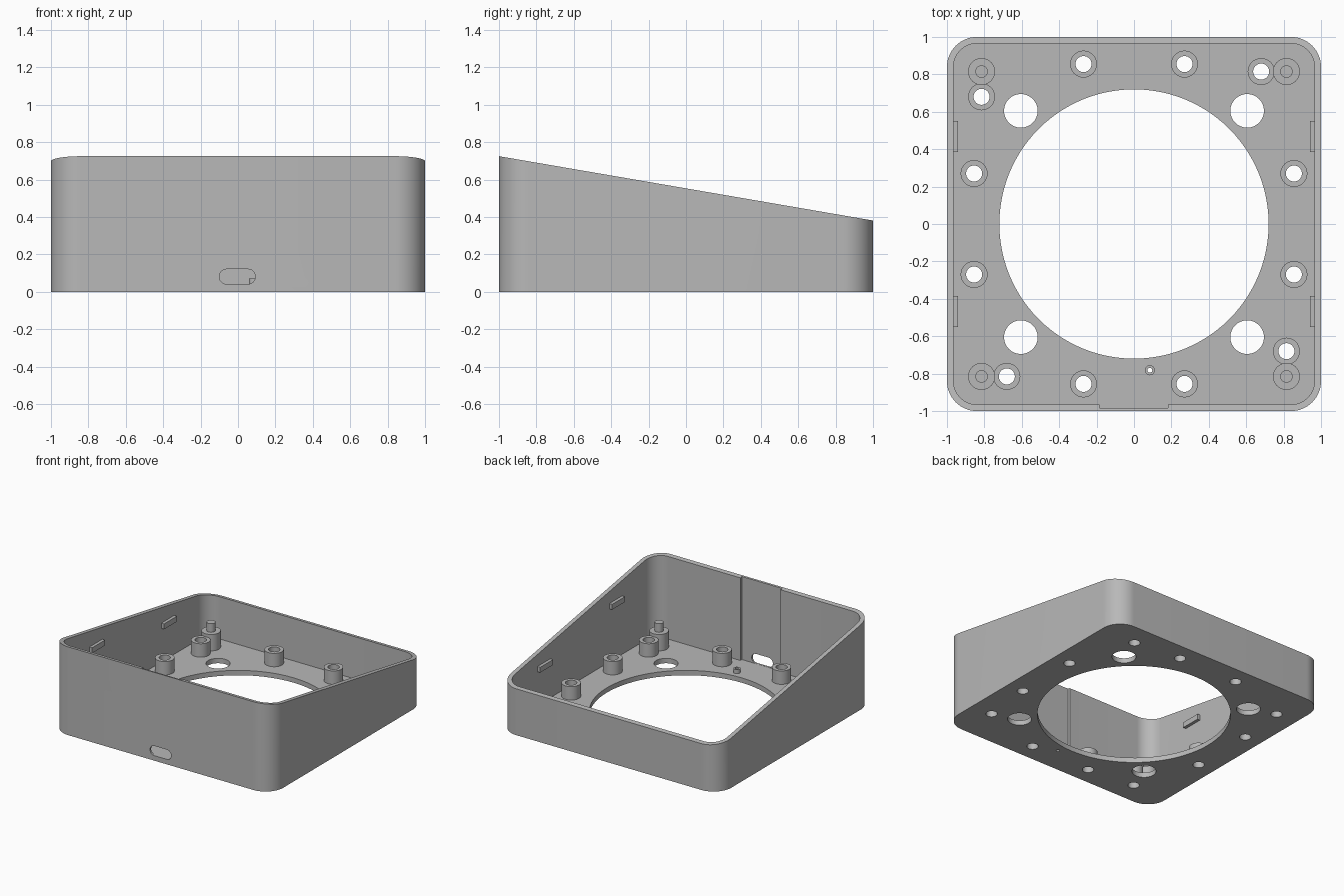
import bpy
import bmesh
from math import cos, sin, pi, radians

cube = bpy.data.objects.get("Cube")
if cube:
    bpy.data.objects.remove(cube, do_unlink=True)

FLOOR = 0.04
WALL = 0.035
RADIUS = 0.16

grey = bpy.data.materials.new("plain grey")
grey.use_nodes = True
grey.diffuse_color = (0.48, 0.48, 0.48, 1)
grey.node_tree.nodes["Principled BSDF"].inputs["Base Color"].default_value = grey.diffuse_color


def rim(y):
    """Height of the sloping rim."""
    return 0.553 - 0.172 * y


def arc(cx, cy, r, start, end, steps):
    angles = [radians(start + (end - start) * i / steps) for i in range(steps + 1)]
    return [(cx + r * cos(a), cy + r * sin(a)) for a in angles]


def rounded_square(half, r):
    """Outline running anticlockwise from the right end of the front edge."""
    c = half - r
    corners = [(c, -c, -90), (c, c, 0), (-c, c, 90), (-c, -c, 180)]
    return [p for x, y, a in corners for p in arc(x, y, r, a, a + 90, 16)]


def finish(name, bm):
    bmesh.ops.recalc_face_normals(bm, faces=bm.faces)
    mesh = bpy.data.meshes.new(name)
    bm.to_mesh(mesh)
    bm.free()
    mesh.materials.append(grey)
    ob = bpy.data.objects.new(name, mesh)
    bpy.context.collection.objects.link(ob)
    return ob


def prism(name, outline, bottom, top):
    """Upright solid whose top height may depend on y."""
    bm = bmesh.new()
    low = [bm.verts.new((x, y, bottom)) for x, y in outline]
    high = [bm.verts.new((x, y, top(y))) for x, y in outline]
    bm.faces.new(low)
    bm.faces.new(high)
    for i in range(len(low)):
        j = (i + 1) % len(low)
        bm.faces.new((low[i], low[j], high[j], high[i]))
    return finish(name, bm)


def lathe(name, profile, x, y, segments=32):
    """Closed ring section (radius, height) turned about an upright axis."""
    bm = bmesh.new()
    verts = [bm.verts.new((x + r, y, z)) for r, z in profile]
    edges = [bm.edges.new((v, verts[(i + 1) % len(verts)])) for i, v in enumerate(verts)]
    bmesh.ops.spin(bm, geom=verts + edges, cent=(x, y, 0), axis=(0, 0, 1),
                   angle=2 * pi, steps=segments, use_merge=True)
    bmesh.ops.remove_doubles(bm, verts=bm.verts, dist=0.0005)
    return finish(name, bm)


def smooth(ob):
    bpy.ops.object.select_all(action="DESELECT")
    ob.select_set(True)
    bpy.context.view_layer.objects.active = ob
    bpy.ops.object.shade_smooth_by_angle(angle=radians(30))


def cut(target, cutter):
    mod = target.modifiers.new("cut", "BOOLEAN")
    mod.operation = "DIFFERENCE"
    mod.solver = "EXACT"
    mod.object = cutter
    bpy.context.view_layer.objects.active = target
    bpy.ops.object.modifier_apply(modifier=mod.name)
    bpy.data.objects.remove(cutter, do_unlink=True)


def drill(target, x, y, r, steps=32):
    hole = arc(x, y, r, 0, 360, steps)[:-1]
    cut(target, prism("hole_cutter", hole, -0.1, lambda _: FLOOR + 0.1))


def quarter_turns(x, y):
    return [(x, y), (-y, x), (-x, -y), (y, -x)]


# Open case with a sloping rim and a shallow recess inside the front wall
case = prism("case", rounded_square(1, RADIUS), 0, rim)
inside = 1 - WALL
recess = [(-0.185, -inside), (-0.185, -0.985), (0.182, -0.985), (0.182, -inside)]
cavity = prism("cavity_cutter", recess + rounded_square(inside, RADIUS - WALL),
               FLOOR, lambda y: rim(y) + 0.2)
cut(case, cavity)

# Floor openings
drill(case, 0, 0, 0.72, 96)
for x, y in quarter_turns(0.605, 0.605):
    drill(case, x, y, 0.09)

standoffs = (quarter_turns(0.27, 0.855) + quarter_turns(0.855, 0.27)
             + quarter_turns(0.68, 0.815))
for x, y in standoffs:
    drill(case, x, y, 0.043)
drill(case, 0.085, -0.782, 0.013, 16)

# Rounded cable slot through the front wall
slot_outline = arc(0.053, 0.081, 0.04, -90, 90, 12) + arc(-0.06, 0.081, 0.04, 90, 270, 12)
bm = bmesh.new()
face = bm.faces.new([bm.verts.new((x, -1.1, z)) for x, z in slot_outline])
ext = bmesh.ops.extrude_face_region(bm, geom=[face])
moved = [g for g in ext["geom"] if isinstance(g, bmesh.types.BMVert)]
bmesh.ops.translate(bm, verts=moved, vec=(0, 0.2, 0))
if face.is_valid and len([f for f in bm.faces if len(f.verts) > 4]) < 2:
    bm.faces.new([e for e in face.verts])
cut(case, finish("slot_cutter", bm))
smooth(case)

# Hollow screw standoffs
tube = [(0.043, FLOOR), (0.072, FLOOR), (0.072, 0.15), (0.043, 0.15)]
for i, (x, y) in enumerate(standoffs):
    smooth(lathe(f"standoff_{i + 1}", tube, x, y))

# Stepped locating posts in the corners
post = [(0, FLOOR), (0.072, FLOOR), (0.072, 0.175), (0.033, 0.175), (0.033, 0.245), (0, 0.245)]
for i, (x, y) in enumerate(quarter_turns(0.815, 0.815)):
    smooth(lathe(f"corner_post_{i + 1}", post, x, y))

# Small guide ring behind the slot
ring = [(0.013, FLOOR), (0.027, FLOOR), (0.027, 0.072), (0.013, 0.072)]
smooth(lathe("guide_ring", ring, 0.085, -0.782, 16))

# Snap tabs on the side walls
for side, side_name in ((1, "left"), (-1, "right")):
    for y, end in ((-0.467, "front"), (0.467, "back")):
        a, b = side * 0.94, side * 0.968
        z = rim(y) - 0.135
        outline = [(a, y - 0.083), (b, y - 0.083), (b, y + 0.083), (a, y + 0.083)]
        prism(f"{side_name}_{end}_tab", outline, z - 0.022, lambda _, z=z: z + 0.022)
